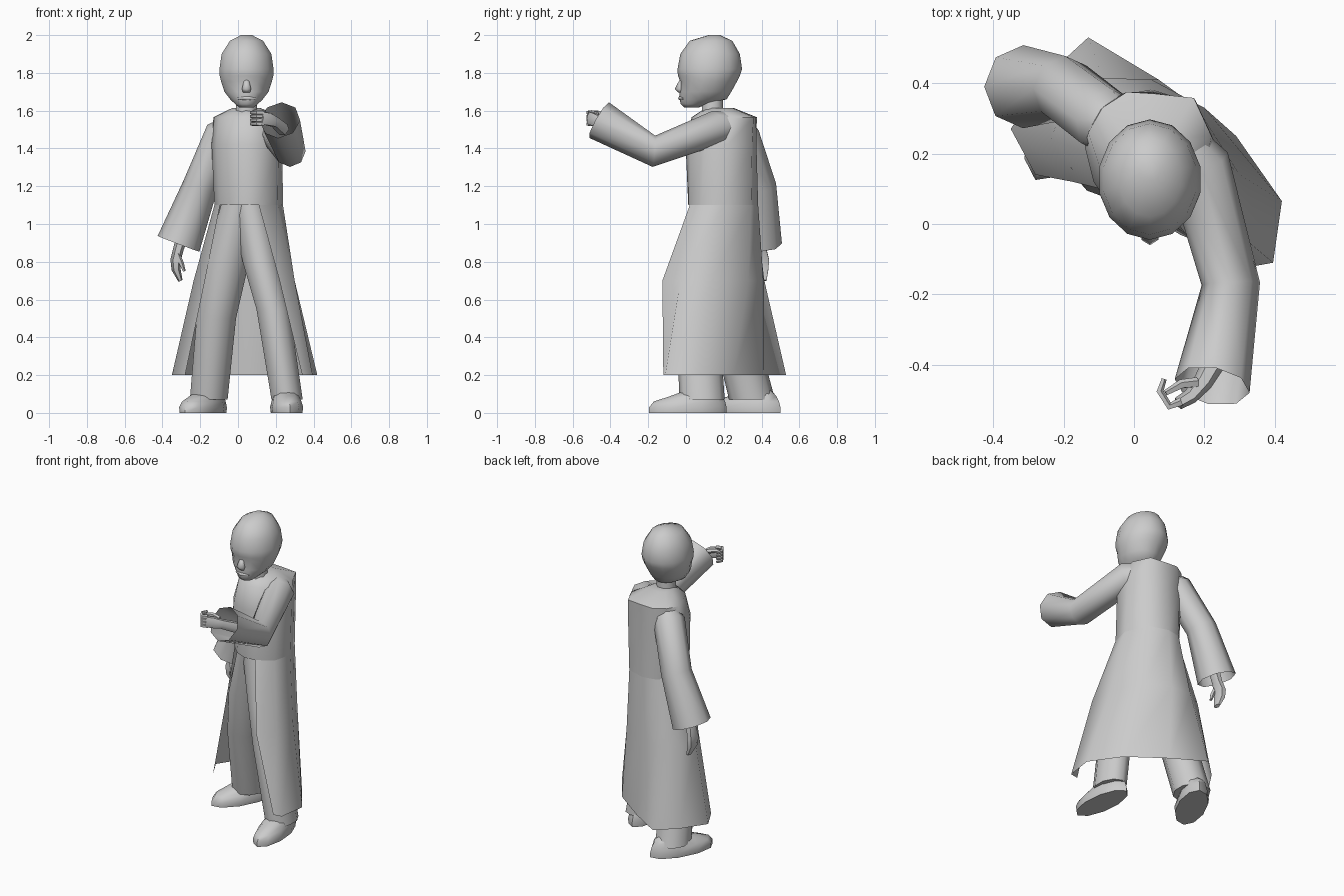
import bpy, bmesh, math
from mathutils import Vector, Matrix


def loft(name, rings, closed=True, cap=(True, True), angle=60):
    """Skin a list of equal-length point rings."""
    bm = bmesh.new()
    rows = [[bm.verts.new(p) for p in r] for r in rings]
    n = len(rows[0])
    for a, b in zip(rows, rows[1:]):
        for i in range(n if closed else n - 1):
            j = (i + 1) % n
            bm.faces.new((a[i], a[j], b[j], b[i]))
    if closed:
        for flag, r in zip(cap, (rows[0], rows[-1])):
            if flag:
                bm.faces.new(r)
    bmesh.ops.recalc_face_normals(bm, faces=bm.faces)
    me = bpy.data.meshes.new(name)
    bm.to_mesh(me)
    bm.free()
    ob = bpy.data.objects.new(name, me)
    bpy.context.collection.objects.link(ob)
    bpy.ops.object.select_all(action='DESELECT')
    ob.select_set(True)
    bpy.context.view_layer.objects.active = ob
    bpy.ops.object.shade_smooth_by_angle(angle=math.radians(angle))
    return ob


def levels(name, rows, yaw=0, n=10, **kw):
    """Stack of horizontal ellipses: (x, y, z, rx, ry)."""
    rot = Matrix.Rotation(math.radians(yaw), 3, 'Z')
    rings = []
    for x, y, z, rx, ry in rows:
        rings.append([Vector((x, y, z)) + rot @ Vector((
            rx * math.cos(2 * math.pi * (i + .5) / n),
            ry * math.sin(2 * math.pi * (i + .5) / n), 0)) for i in range(n)])
    return loft(name, rings, **kw)


def tube(name, path, n=6, ref=(0, 0, 1), **kw):
    """Tube along (x, y, z, side radius, ref radius)."""
    pts = [Vector(p[:3]) for p in path]
    rings = []
    for k, p in enumerate(path):
        t = Vector()
        if k:
            t += (pts[k] - pts[k - 1]).normalized()
        if k < len(pts) - 1:
            t += (pts[k + 1] - pts[k]).normalized()
        t.normalize()
        u = t.cross(Vector(ref)).normalized()
        v = u.cross(t)
        rings.append([pts[k] + u * p[3] * math.cos(2 * math.pi * i / n)
                      + v * p[-1] * math.sin(2 * math.pi * i / n) for i in range(n)])
    return loft(name, rings, **kw)


# Head with brow, chin and rounded skull: z, front y, back y, half width
head = [(2.0, .12, .18, .03), (1.97, .02, .245, .09), (1.9, -.03, .285, .135),
        (1.82, -.045, .297, .147), (1.785, -.043, .285, .146), (1.755, -.03, .27, .138),
        (1.70, -.034, .24, .12), (1.66, -.034, .215, .088), (1.635, -.028, .12, .062),
        (1.618, -.01, .07, .04)]
levels("head", [(.045, (a + b) / 2, z, w, (b - a) / 2) for z, a, b, w in head],
       n=14, angle=70)
levels("nose", [(.045, -.015, 1.765, .014, .018), (.045, -.03, 1.715, .028, .03),
                (.045, -.02, 1.695, .022, .02)], n=6, angle=80)
tube("lips", [(.0, -.015, 1.665, .006), (.045, -.03, 1.666, .012),
              (.09, -.015, 1.665, .006)], n=6, angle=80)
levels("neck", [(.045, .14, 1.56, .065, .06), (.045, .14, 1.68, .055, .06)], n=8)

# Coat outlines: left edge, round the back to the right edge, then across the front
shoulder = [(-.1, .17), (-.13, .26), (-.09, .33), (-.02, .375), (.06, .37),
            (.17, .358), (.22, .25), (.2, .15), (.14, .06), (.04, .03), (-.05, .08)]
collar = [(.045 + (x - .045) * .42, .16 + (y - .16) * .42) for x, y in shoulder]
chest = [(-.115, .12), (-.14, .22), (-.115, .305), (-.045, .365), (.055, .373),
         (.175, .35), (.235, .22), (.215, .1), (.135, .02), (.04, -.002), (-.06, .04)]
waist = [(-.095, .1), (-.125, .2), (-.105, .29), (-.04, .365), (.05, .382),
         (.17, .345), (.238, .2), (.21, .08), (.11, .02), (.04, .012), (-.03, .04)]
thigh = [(-.175, .12), (-.235, .24), (-.2, .35), (-.09, .415), (.05, .41),
         (.2, .33), (.3, .14), (.3, -.03), (.22, -.125)]
hem = [(-.28, .14), (-.35, .27), (-.25, .42), (-.13, .53), (.07, .41),
       (.29, .25), (.42, .065), (.395, -.11), (.34, -.12)]


def at(z, row):
    return [(x, y, z) for x, y in row]


loft("coat_body", [at(1.615, collar), at(1.565, shoulder), at(1.42, chest),
                   at(1.1, waist)], cap=(True, False))
loft("coat_skirt", [at(1.1, waist[:9]), at(.7, thigh), at(.2, hem)], closed=False)

# Trouser legs
levels("left_leg", [(.01, .19, 1.1, .105, .155), (-.06, .2, .8, .125, .13),
                    (-.115, .24, .5, .11, .115), (-.155, .35, .07, .105, .122)])
levels("right_leg", [(.06, .175, 1.1, .105, .155), (.12, .12, .8, .1, .13),
                     (.185, .06, .55, .092, .112), (.26, .085, .07, .087, .12)])


# Shoes: heel and toe points on the ground
def shoe(name, heel, toe, wide):
    h, t = Vector(heel), Vector(toe)
    d = t - h
    half = d.length / 2
    yaw = math.degrees(math.atan2(d.y, d.x)) + 90
    rows = []
    for z, back, front, w in ((0, 0, 1, .95), (.03, 0, 1, 1), (.06, .02, .94, .9),
                              (.09, .06, .72, .8), (.12, .14, .52, .65)):
        c = h + d * (back + front) / 2
        rows.append((c.x, c.y, z, w * wide, half * (front - back)))
    levels(name, rows, yaw=yaw, n=10)


shoe("left_shoe", (-.09, .5), (-.28, .125), .095)
shoe("right_shoe", (.24, .215), (.275, -.195), .087)

# Sleeves, open at the cuffs
tube("left_sleeve", [(-.02, .26, 1.53, .06), (-.085, .295, 1.47, .095),
                     (-.2, .385, 1.2, .093), (-.315, .39, .895, .118)],
     n=8, ref=(0, 1, 0), cap=(True, False))
tube("right_sleeve", [(.11, .25, 1.52, .07), (.185, .16, 1.51, .092),
                      (.275, -.17, 1.385, .083), (.222, -.46, 1.55, .108)],
     n=8, cap=(True, False))

# Lowered left hand
tube("left_hand", [(-.28, .39, .98, .035, .035), (-.315, .395, .87, .028, .034),
                   (-.33, .4, .81, .028, .046), (-.328, .4, .76, .024, .042),
                   (-.305, .405, .70, .012, .025)], ref=(0, 1, 0))
tube("left_thumb", [(-.32, .375, .84, .014), (-.3, .365, .79, .014),
                    (-.285, .37, .75, .008)], n=5, ref=(0, 1, 0))

# Raised right hand with curled fingers
tube("right_hand", [(.24, -.37, 1.5, .035, .035), (.195, -.45, 1.54, .028, .03),
                    (.16, -.49, 1.555, .022, .038), (.125, -.51, 1.56, .018, .038)])
for k in range(4):
    z = 1.53 + .02 * k
    tube("right_finger", [(.135, -.505, z, .013), (.1, -.518, z, .012),
                          (.073, -.475, z, .011), (.085, -.44, z, .008)], n=5)
tube("right_thumb", [(.18, -.45, 1.57, .015), (.135, -.455, 1.585, .014),
                     (.09, -.48, 1.59, .009)], n=5)
